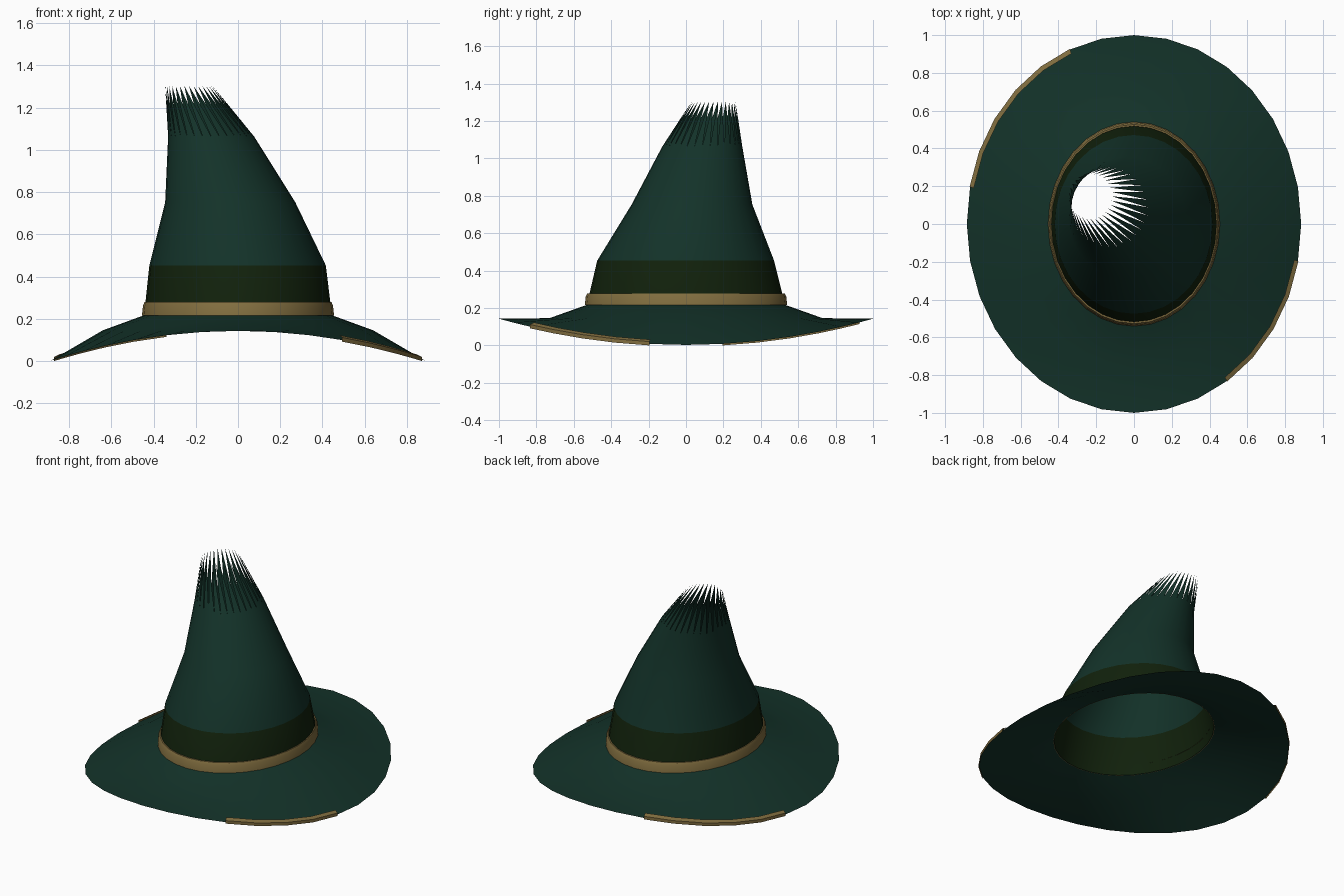
import bpy, bmesh, math

if "Cube" in bpy.data.objects:
    bpy.data.objects.remove(bpy.data.objects["Cube"])

SIDES = 32


def material(name, rgb):
    m = bpy.data.materials.new(name)
    m.diffuse_color = (*rgb, 1.0)
    m.use_nodes = True
    m.node_tree.nodes["Principled BSDF"].inputs["Base Color"].default_value = m.diffuse_color
    return m


GREEN = material("forest green", (0.0065, 0.032, 0.022))
OLIVE = material("dark olive", (0.0055, 0.015, 0.0035))
GOLD = material("old gold", (0.22, 0.155, 0.05))


def ellipse(cx, cy, rx, ry, height, start=0, count=SIDES):
    """Points on an ellipse; height may be a number or a function of y."""
    pts = []
    for i in range(start, start + count):
        a = 2 * math.pi * i / SIDES
        y = cy + ry * math.sin(a)
        z = height(y) if callable(height) else height
        pts.append((cx + rx * math.cos(a), y, z))
    return pts


def loft(name, rings, mats, closed=True, spikes=None, rule=None):
    """Bridge consecutive rings with quads, optionally ending in separate spikes."""
    bm = bmesh.new()
    rows = [[bm.verts.new(p) for p in r] for r in rings]
    n = len(rows[0])
    for a, b in zip(rows, rows[1:]):
        for i in range(n if closed else n - 1):
            j = (i + 1) % n
            bm.faces.new((a[i], a[j], b[j], b[i]))
    if spikes:
        tips = [bm.verts.new(p) for p in spikes]
        for i in range(n):
            bm.faces.new((rows[-1][i], rows[-1][(i + 1) % n], tips[i]))
    if rule:
        for f in bm.faces:
            f.material_index = rule(f.calc_center_median())
    me = bpy.data.meshes.new(name)
    bm.to_mesh(me)
    bm.free()
    for m in mats:
        me.materials.append(m)
    ob = bpy.data.objects.new(name, me)
    bpy.context.collection.objects.link(ob)
    bpy.context.view_layer.objects.active = ob
    ob.select_set(True)
    bpy.ops.object.shade_smooth_by_angle(angle=math.radians(35))
    ob.select_set(False)
    return ob


def rim_height(y):
    return 0.14 * y * y


# Wide oval brim, drooping at the left and right
loft("brim", [
    ellipse(0, 0, 0.885, 1.0, rim_height),
    ellipse(0, 0, 0.64, 0.73, 0.143),
    ellipse(0, 0, 0.445, 0.53, 0.214),
], [GREEN])

# Leaning crown with an olive lower part and a frayed open tip
loft("crown", [
    ellipse(0, 0, 0.445, 0.53, 0.214),
    ellipse(-0.002, -0.002, 0.418, 0.473, 0.45),
    ellipse(-0.037, 0.032, 0.308, 0.323, 0.75),
    ellipse(-0.127, 0.087, 0.204, 0.214, 1.06),
], [GREEN, OLIVE],
    spikes=ellipse(-0.232, 0.147, 0.113, 0.118, 1.30),
    rule=lambda c: 1 if c.z < 0.45 else 0)

# Gold hat band with a rounded upper edge
loft("hat_band", [
    ellipse(0, 0, 0.446, 0.531, 0.212),
    ellipse(0, 0, 0.455, 0.541, 0.213),
    ellipse(0, 0, 0.450, 0.536, 0.260),
    ellipse(0, 0, 0.443, 0.527, 0.276),
    ellipse(0, 0, 0.437, 0.518, 0.276),
], [GOLD])


# Gold trim pieces wrapped over the rim at front right and back left
def rim_trim(name, start, count):
    rows = []
    for scale, dz in ((0.977, 0.023), (1.003, 0.012), (1.003, -0.008)):
        rows.append(ellipse(0, 0, 0.885 * scale, scale,
                            lambda y, s=scale, d=dz: rim_height(y / s) + d,
                            start, count)[::-1])
    loft(name, [r[::-1] for r in reversed(rows)], [GOLD], closed=False)


rim_trim("front_rim_trim", 27, 5)
rim_trim("back_rim_trim", 10, 6)

# Settle the whole hat on the ground plane
bpy.context.view_layer.update()
low = min(v.co.z for o in bpy.data.objects for v in o.data.vertices)
for o in bpy.data.objects:
    o.location.z = -low
